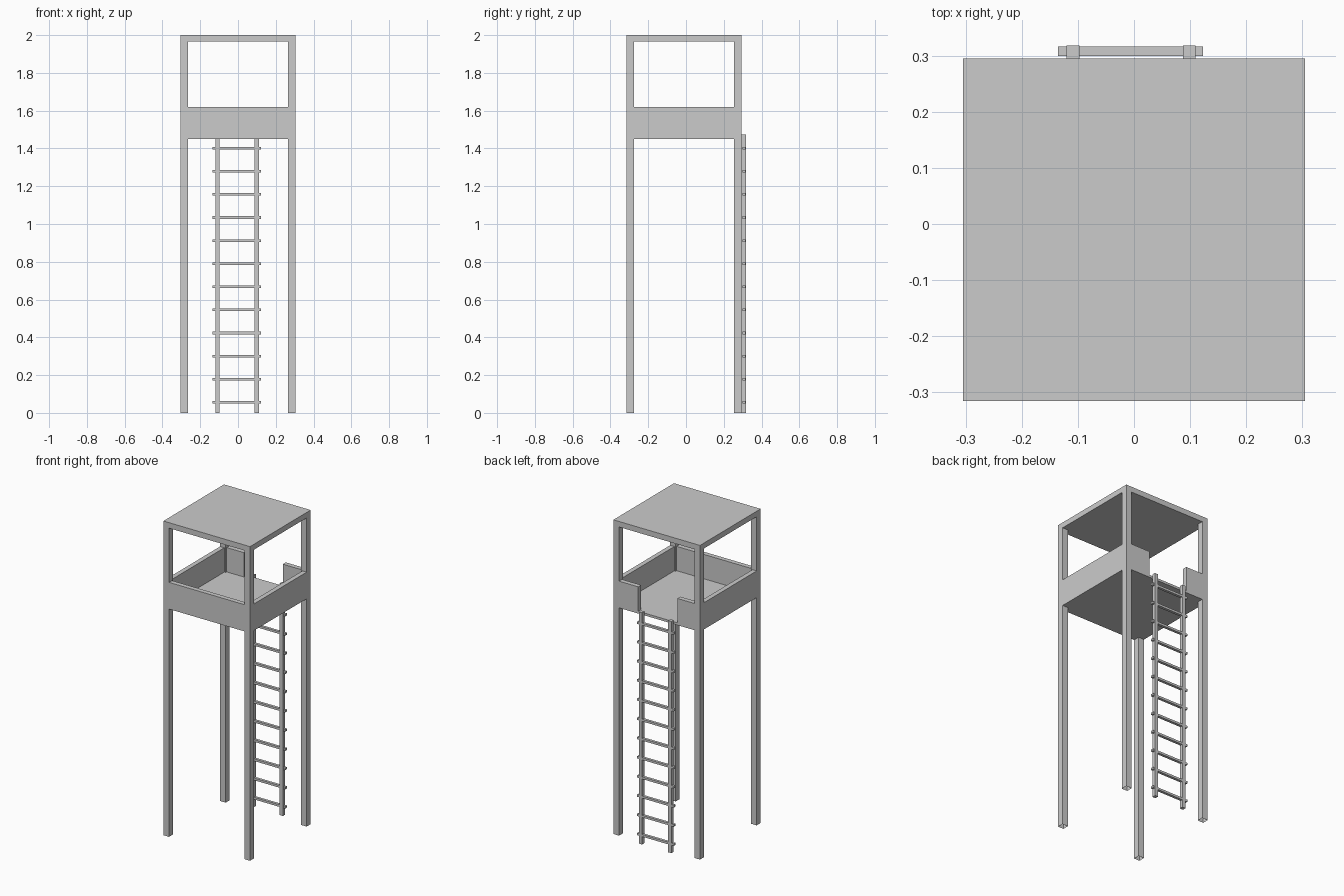
import bpy
import bmesh

cube = bpy.data.objects.get("Cube")
if cube:
    bpy.data.objects.remove(cube, do_unlink=True)

grey = bpy.data.materials.new("light_grey")
grey.use_nodes = True
colour = (0.6, 0.6, 0.6, 1)
grey.diffuse_color = colour
grey.node_tree.nodes["Principled BSDF"].inputs["Base Color"].default_value = colour


def box(name, x, y, z, open_bottom=False):
    """Box spanning the given (low, high) range on each axis."""
    bm = bmesh.new()
    bmesh.ops.create_cube(bm, size=1)
    for v in bm.verts:
        v.co = [lo + (c + 0.5) * (hi - lo) for c, (lo, hi) in zip(v.co, (x, y, z))]
    if open_bottom:
        bm.normal_update()
        under = [f for f in bm.faces if f.normal.z < -0.5]
        bmesh.ops.delete(bm, geom=under, context='FACES_ONLY')
    mesh = bpy.data.meshes.new(name)
    bm.to_mesh(mesh)
    bm.free()
    mesh.materials.append(grey)
    obj = bpy.data.objects.new(name, mesh)
    bpy.context.collection.objects.link(obj)
    return obj


# Main dimensions
X0, X1 = -0.305, 0.305
Y0, Y1 = -0.315, 0.295
LEG, WALL = 0.04, 0.03
BASE, FLOOR, RAIL_TOP = 1.45, 1.465, 1.62
ROOF, TOP = 1.965, 2.0
GAP = (-0.145, 0.13)

# Corner posts run from the ground to the roof, hollow at the foot
for side, x in (("right", (X0, X0 + LEG)), ("left", (X1 - LEG, X1))):
    for end, y in (("front", (Y0, Y0 + LEG)), ("back", (Y1 - LEG, Y1))):
        box(f"{end}_{side}_post", x, y, (0, ROOF), open_bottom=True)

# Roof slab and cabin floor
box("roof", (X0, X1), (Y0, Y1), (ROOF, TOP))
box("floor", (X0 + WALL, X1 - WALL), (Y0 + WALL, Y1), (BASE, FLOOR))

# Parapet walls, with a gap at the back for the ladder
height = (BASE, RAIL_TOP)
inner_x = (X0 + LEG, X1 - LEG)
inner_y = (Y0 + LEG, Y1 - LEG)
box("front_wall", inner_x, (Y0, Y0 + WALL), height)
box("right_wall", (X0, X0 + WALL), inner_y, height)
box("left_wall", (X1 - WALL, X1), inner_y, height)
box("back_right_wall", (inner_x[0], GAP[0]), (Y1 - WALL, Y1), height)
box("back_left_wall", (GAP[1], inner_x[1]), (Y1 - WALL, Y1), height)

# Ladder
for side, x in (("right", -0.12), ("left", 0.087)):
    box(f"ladder_{side}_rail", (x, x + 0.023), (Y1, 0.318), (0, 1.475))

rung = box("ladder_rungs", (-0.135, 0.123), (0.299, 0.316), (0.049, 0.063))
array = rung.modifiers.new("repeat", 'ARRAY')
array.count = 12
array.use_relative_offset = False
array.use_constant_offset = True
array.constant_offset_displace = (0, 0, 0.1223)
